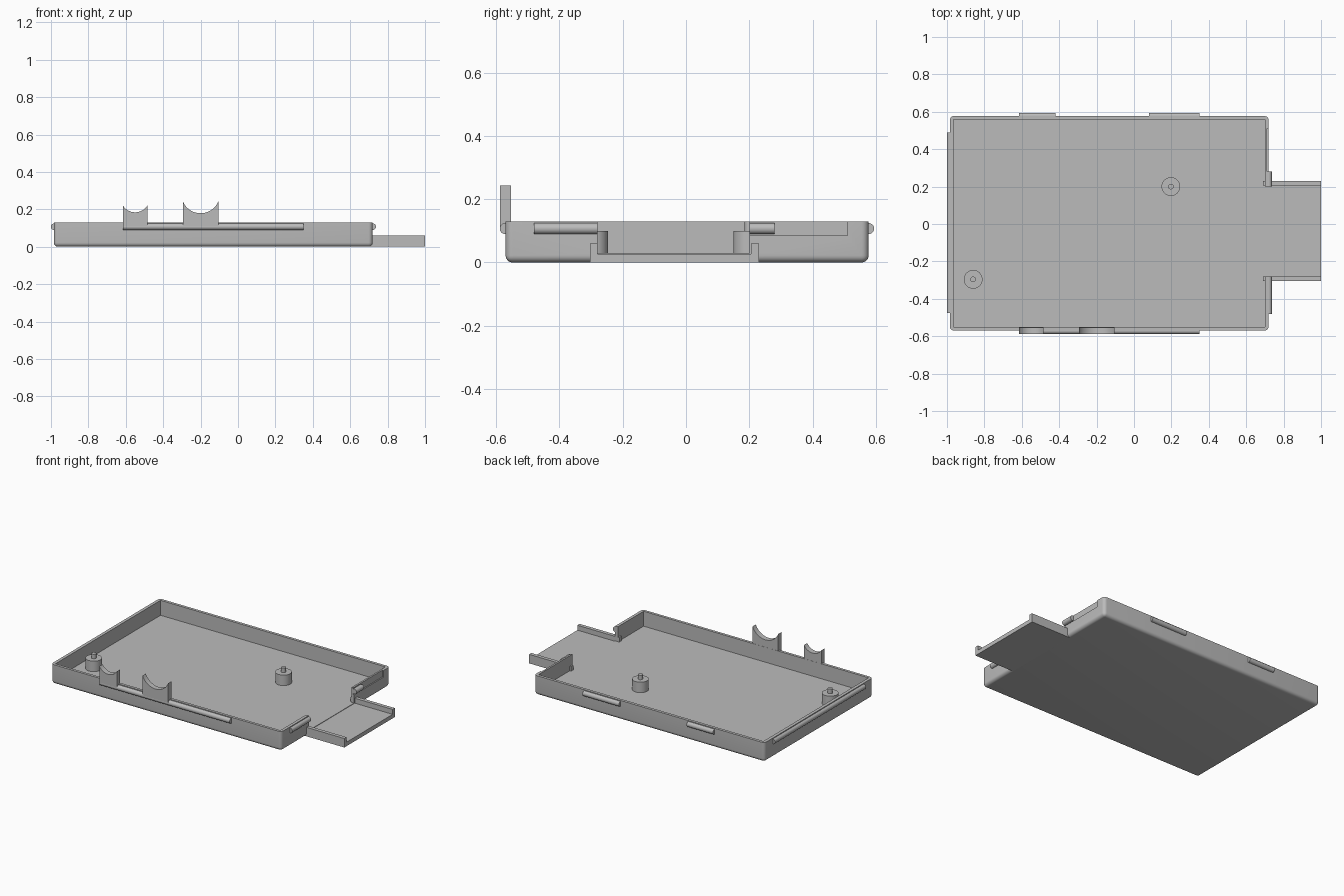
import bpy, bmesh, math
from mathutils import Matrix, Vector

cube = bpy.data.objects.get("Cube")
if cube:
    bpy.data.objects.remove(cube, do_unlink=True)

grey = bpy.data.materials.new("plain grey")
grey.use_nodes = True
colour = (0.5, 0.5, 0.5, 1)
grey.diffuse_color = colour
grey.node_tree.nodes["Principled BSDF"].inputs["Base Color"].default_value = colour


def finish(name, bm, smooth=False):
    bmesh.ops.recalc_face_normals(bm, faces=bm.faces)
    mesh = bpy.data.meshes.new(name)
    bm.to_mesh(mesh)
    bm.free()
    mesh.materials.append(grey)
    ob = bpy.data.objects.new(name, mesh)
    bpy.context.collection.objects.link(ob)
    if smooth:
        shade(ob)
    return ob


def shade(ob):
    bpy.ops.object.select_all(action='DESELECT')
    ob.select_set(True)
    bpy.context.view_layer.objects.active = ob
    bpy.ops.object.shade_smooth_by_angle(angle=math.radians(35))


def box_mesh(lo, hi):
    bm = bmesh.new()
    lo, hi = Vector(lo), Vector(hi)
    bmesh.ops.create_cube(bm, size=1, matrix=Matrix.Translation((lo + hi) / 2)
                          @ Matrix.Diagonal((*(hi - lo), 1)))
    return bm


def box(name, lo, hi):
    return finish(name, box_mesh(lo, hi))


def cylinder(name, start, end, radius, sides=32):
    start, end = Vector(start), Vector(end)
    axis = end - start
    turn = Vector((0, 0, 1)).rotation_difference(axis).to_matrix().to_4x4()
    bm = bmesh.new()
    bmesh.ops.create_cone(bm, cap_ends=True, segments=sides, radius1=radius,
                          radius2=radius, depth=axis.length,
                          matrix=Matrix.Translation((start + end) / 2) @ turn)
    return finish(name, bm, True)


def cut(ob, lo, hi):
    cutter = box("cutter", lo, hi)
    cutter.hide_render = True
    mod = ob.modifiers.new("cut", 'BOOLEAN')
    mod.operation, mod.solver, mod.object = 'DIFFERENCE', 'EXACT', cutter
    bpy.context.view_layer.objects.active = ob
    bpy.ops.object.modifier_apply(modifier=mod.name)
    bpy.data.objects.remove(cutter, do_unlink=True)


# Tray shell with rounded upright and bottom edges
RIM, FLOOR = 0.13, 0.03
bm = box_mesh((-0.985, -0.57, 0), (0.72, 0.577, RIM))
edges = [e for e in bm.edges if min(v.co.z for v in e.verts) < 0.01]
bmesh.ops.bevel(bm, geom=edges, offset=0.022, segments=6, profile=0.5, affect='EDGES')
tray = finish("tray", bm)
cut(tray, (-0.964, -0.552, FLOOR), (0.7, 0.558, 0.3))      # cavity
cut(tray, (0.68, -0.28, FLOOR), (0.8, 0.2, 0.3))           # end opening
cut(tray, (0.712, 0.2, 0.085), (0.8, 0.51, 0.3))           # shallow rebate
shade(tray)

# Projecting ramp with low cheeks
box("ramp_floor", (0.702, -0.304, 0), (1, 0.23, 0.027))
box("ramp_right_cheek", (0.69, -0.304, 0.002), (1, -0.28, 0.06))
box("ramp_left_cheek", (0.69, 0.206, 0.002), (1, 0.23, 0.06))

# Snap ridges half sunk in the walls
R, Z = 0.0175, 0.107
for name, x, y, end_x, end_y in (
        ("front_ridge", -0.615, -0.571, 0.35, -0.571),
        ("back_right_ridge", -0.615, 0.577, -0.42, 0.577),
        ("back_left_ridge", 0.08, 0.577, 0.35, 0.577),
        ("right_side_ridge", -0.983, -0.475, -0.983, 0.488),
        ("left_side_front_ridge", 0.72, -0.48, 0.72, -0.28),
        ("left_side_back_ridge", 0.72, 0.2, 0.72, 0.28)):
    cylinder(name, (x, y, Z), (end_x, end_y, Z), R)


# Cradle tabs with a concave round top
def cradle(name, mid, half, top, dip):
    radius = (half ** 2 + dip ** 2) / (2 * dip)
    sweep = math.asin(half / radius)
    centre = top - dip + radius
    steps = 24
    outline = [(mid - half, Z), (mid + half, Z)]
    for i in range(steps + 1):
        a = sweep * (1 - 2 * i / steps)
        outline.append((mid + radius * math.sin(a), centre - radius * math.cos(a)))
    bm = bmesh.new()
    face = bm.faces.new([bm.verts.new((x, -0.588, z)) for x, z in outline])
    out = bmesh.ops.extrude_face_region(bm, geom=[face])
    verts = [v for v in out["geom"] if isinstance(v, bmesh.types.BMVert)]
    bmesh.ops.translate(bm, verts=verts, vec=(0, 0.035, 0))
    finish(name, bm, True)


cradle("small_cradle", -0.55, 0.065, 0.22, 0.036)
cradle("large_cradle", -0.2, 0.095, 0.243, 0.064)

# Standoffs with locating pins
for name, x, y in (("back", 0.197, 0.2), ("front", -0.86, -0.296)):
    cylinder(name + "_standoff", (x, y, FLOOR - 0.01), (x, y, 0.1), 0.05)
    cylinder(name + "_pin", (x, y, 0.09), (x, y, RIM), 0.015, 24)
